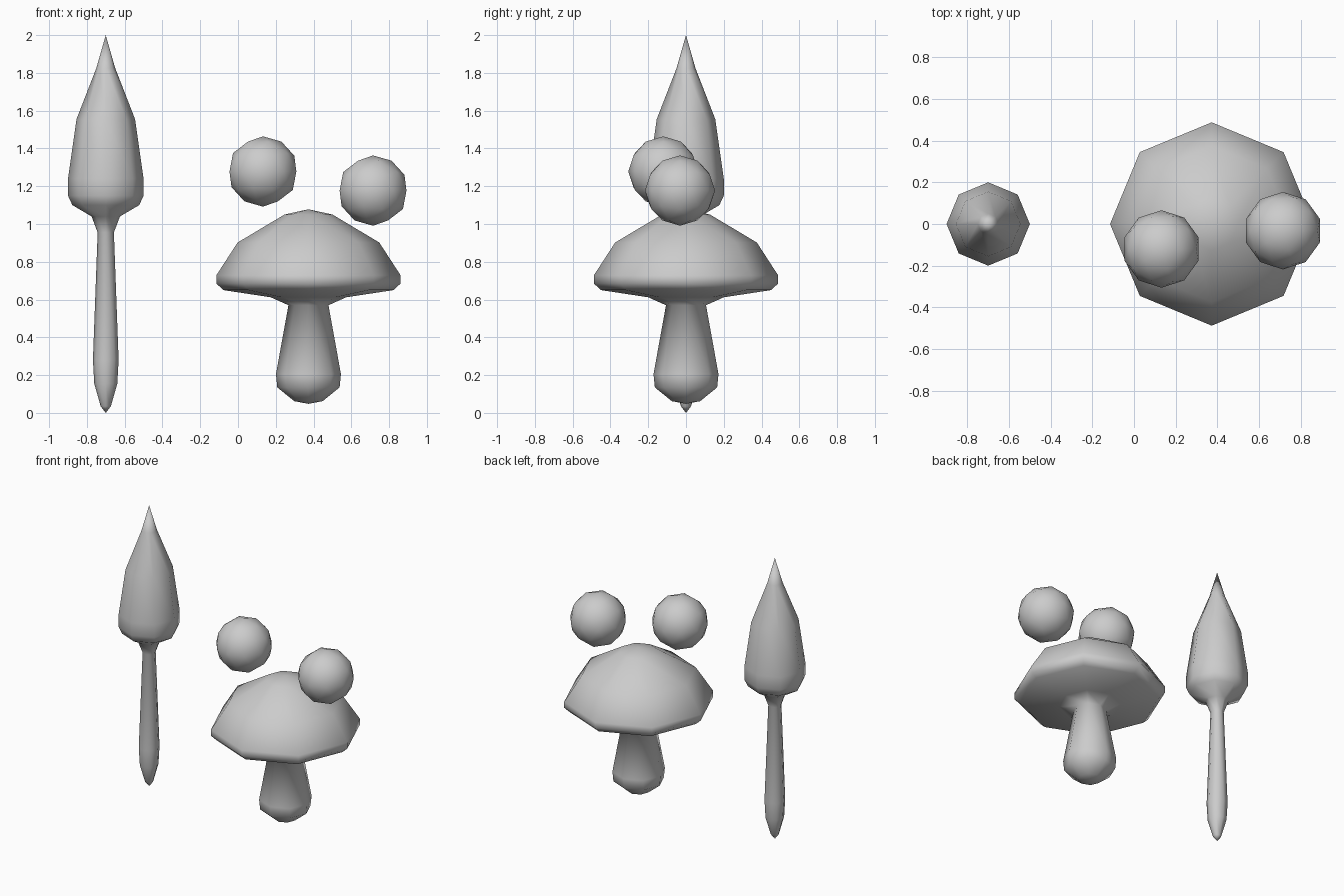
import bpy, bmesh
from math import cos, sin, tau

if "Cube" in bpy.data.objects:
    bpy.data.objects.remove(bpy.data.objects["Cube"])

SIDES = 8


def finish(name, bm, location):
    """Turn a bmesh into a smooth-shaded object."""
    bmesh.ops.recalc_face_normals(bm, faces=bm.faces)
    for f in bm.faces:
        f.smooth = True
    mesh = bpy.data.meshes.new(name)
    bm.to_mesh(mesh)
    bm.free()
    obj = bpy.data.objects.new(name, mesh)
    obj.location = location
    bpy.context.collection.objects.link(obj)
    return obj


def lathe(name, profile, location):
    """Spin an (r, z) profile, pointed at both ends, into an eight-sided solid."""
    bm = bmesh.new()
    top = bm.verts.new((0, 0, profile[0][1]))
    bottom = bm.verts.new((0, 0, profile[-1][1]))
    rings = [[bm.verts.new((r * cos(tau * i / SIDES), r * sin(tau * i / SIDES), z))
              for i in range(SIDES)] for r, z in profile[1:-1]]
    for i in range(SIDES):
        j = (i + 1) % SIDES
        bm.faces.new((top, rings[0][i], rings[0][j]))
        bm.faces.new((bottom, rings[-1][j], rings[-1][i]))
        for a, b in zip(rings, rings[1:]):
            bm.faces.new((a[i], b[i], b[j], a[j]))
    return finish(name, bm, location)


def ball(name, radius, location):
    bm = bmesh.new()
    bmesh.ops.create_icosphere(bm, subdivisions=2, radius=radius)
    return finish(name, bm, location)


# Tall, slender mushroom with a pointed cap
lathe("tall_mushroom", [
    (0, 2.0), (0.05, 1.825), (0.155, 1.555), (0.2, 1.24), (0.2, 1.15),
    (0.177, 1.10), (0.075, 1.04), (0.043, 0.955), (0.068, 0.28),
    (0.061, 0.155), (0.027, 0.035), (0, 0.0)], (-0.7, 0, 0))

# Wide mushroom with a domed cap and thick stem
lathe("wide_mushroom", [
    (0, 1.078), (0.127, 1.05), (0.375, 0.902), (0.488, 0.728), (0.488, 0.685),
    (0.45, 0.65), (0.2, 0.612), (0.106, 0.57), (0.172, 0.205),
    (0.165, 0.135), (0.075, 0.062), (0, 0.048)], (0.373, 0, 0))

# Round balls floating above the wide cap
ball("left_ball", 0.186, (0.132, -0.12, 1.278))
ball("right_ball", 0.186, (0.715, -0.032, 1.177))
